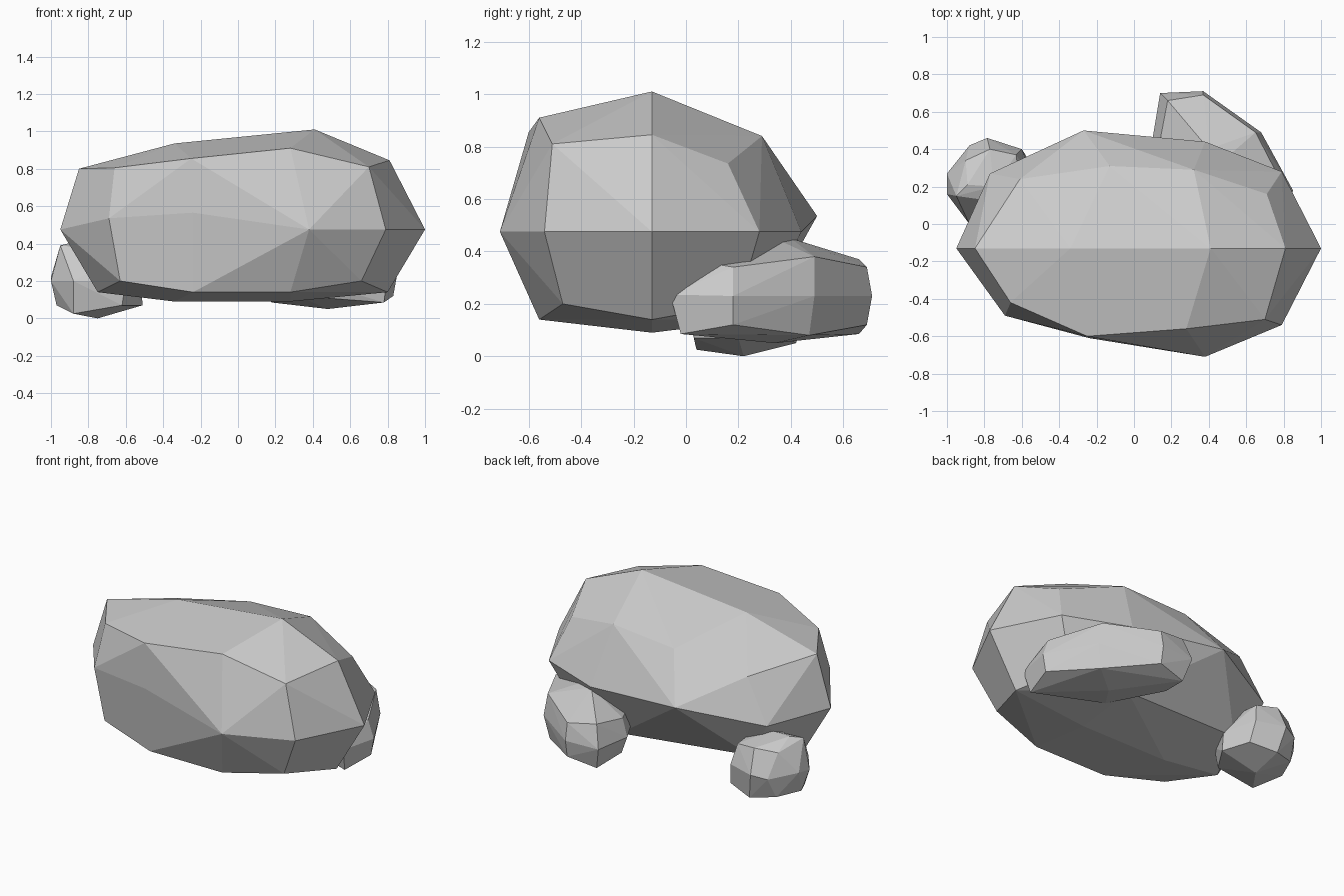
import bpy, bmesh


def rock(name, *rings):
    """Faceted boulder: convex skin stretched over a few stacked rings of corners."""
    bm = bmesh.new()
    for ring in rings:
        for p in ring:
            bm.verts.new(p)
    out = bmesh.ops.convex_hull(bm, input=bm.verts[:])
    loose = {g for g in out["geom_interior"] + out["geom_unused"]
             if isinstance(g, bmesh.types.BMVert)}
    bmesh.ops.delete(bm, geom=list(loose), context='VERTS')
    bmesh.ops.dissolve_limit(bm, angle_limit=0.03, verts=bm.verts[:], edges=bm.edges[:])
    bmesh.ops.recalc_face_normals(bm, faces=bm.faces[:])
    mesh = bpy.data.meshes.new(name)
    bm.to_mesh(mesh)
    bm.free()
    ob = bpy.data.objects.new(name, mesh)
    bpy.context.collection.objects.link(ob)
    return ob


# Large boulder: crown, shoulder ring, waist ring, lower ring, underside
rock("large_boulder",
     [(0.41, -0.13, 1.01), (-0.34, -0.13, 0.935)],
     [(0.81, -0.13, 0.845), (0.70, -0.51, 0.81), (0.28, -0.56, 0.91),
      (-0.25, -0.60, 0.855), (-0.66, -0.42, 0.805), (-0.85, -0.13, 0.80),
      (-0.61, 0.24, 0.73), (-0.13, 0.31, 0.81), (0.32, 0.29, 0.84), (0.71, 0.16, 0.735)],
     [(1.0, -0.13, 0.475), (0.79, -0.54, 0.475), (0.38, -0.71, 0.475),
      (-0.24, -0.61, 0.565), (-0.69, -0.49, 0.535), (-0.95, -0.13, 0.475),
      (-0.77, 0.27, 0.46), (-0.27, 0.50, 0.535), (0.38, 0.44, 0.475), (0.79, 0.28, 0.475)],
     [(0.80, -0.13, 0.14), (0.66, -0.47, 0.20), (0.28, -0.56, 0.14),
      (-0.24, -0.56, 0.14), (-0.63, -0.47, 0.20), (-0.75, -0.13, 0.14),
      (-0.60, 0.20, 0.20), (-0.10, 0.28, 0.22), (0.28, 0.28, 0.14), (0.66, 0.20, 0.20)],
     [(0.28, -0.13, 0.09), (-0.34, -0.13, 0.09)])

# Small round stone at the back left
rock("left_stone",
     [(-0.75, 0.20, 0.40), (-0.95, 0.15, 0.39), (-0.89, 0.21, 0.405),
      (-0.90, 0.34, 0.35), (-0.77, 0.40, 0.37), (-0.63, 0.37, 0.35), (-0.60, 0.10, 0.35)],
     [(-1.0, 0.16, 0.20), (-1.0, 0.27, 0.22), (-0.88, 0.42, 0.20), (-0.785, 0.46, 0.22),
      (-0.60, 0.40, 0.22), (-0.52, 0.20, 0.20), (-0.60, 0.02, 0.20), (-0.88, 0.0, 0.20)],
     [(-0.97, 0.20, 0.07), (-0.88, 0.04, 0.025), (-0.62, 0.03, 0.07), (-0.51, 0.20, 0.07),
      (-0.58, 0.37, 0.08), (-0.75, 0.42, 0.05), (-0.90, 0.36, 0.07)],
     [(-0.75, 0.22, 0.0)])

# Long stone running diagonally along the back right
rock("right_stone",
     [(0.40, 0.40, 0.45), (0.50, 0.36, 0.44)],
     [(0.81, 0.18, 0.34), (0.65, 0.49, 0.38), (0.37, 0.69, 0.34), (0.18, 0.66, 0.37),
      (0.14, 0.45, 0.34), (0.30, 0.12, 0.32), (0.76, 0.09, 0.355)],
     [(0.85, 0.18, 0.23), (0.68, 0.49, 0.23), (0.37, 0.71, 0.23), (0.14, 0.70, 0.23),
      (0.10, 0.46, 0.23), (0.30, 0.08, 0.23), (0.80, -0.06, 0.235)],
     [(0.83, 0.18, 0.12), (0.65, 0.47, 0.08), (0.37, 0.69, 0.12), (0.18, 0.66, 0.085),
      (0.14, 0.46, 0.12), (0.32, 0.12, 0.12), (0.78, -0.02, 0.085)],
     [(0.48, 0.34, 0.05)])
